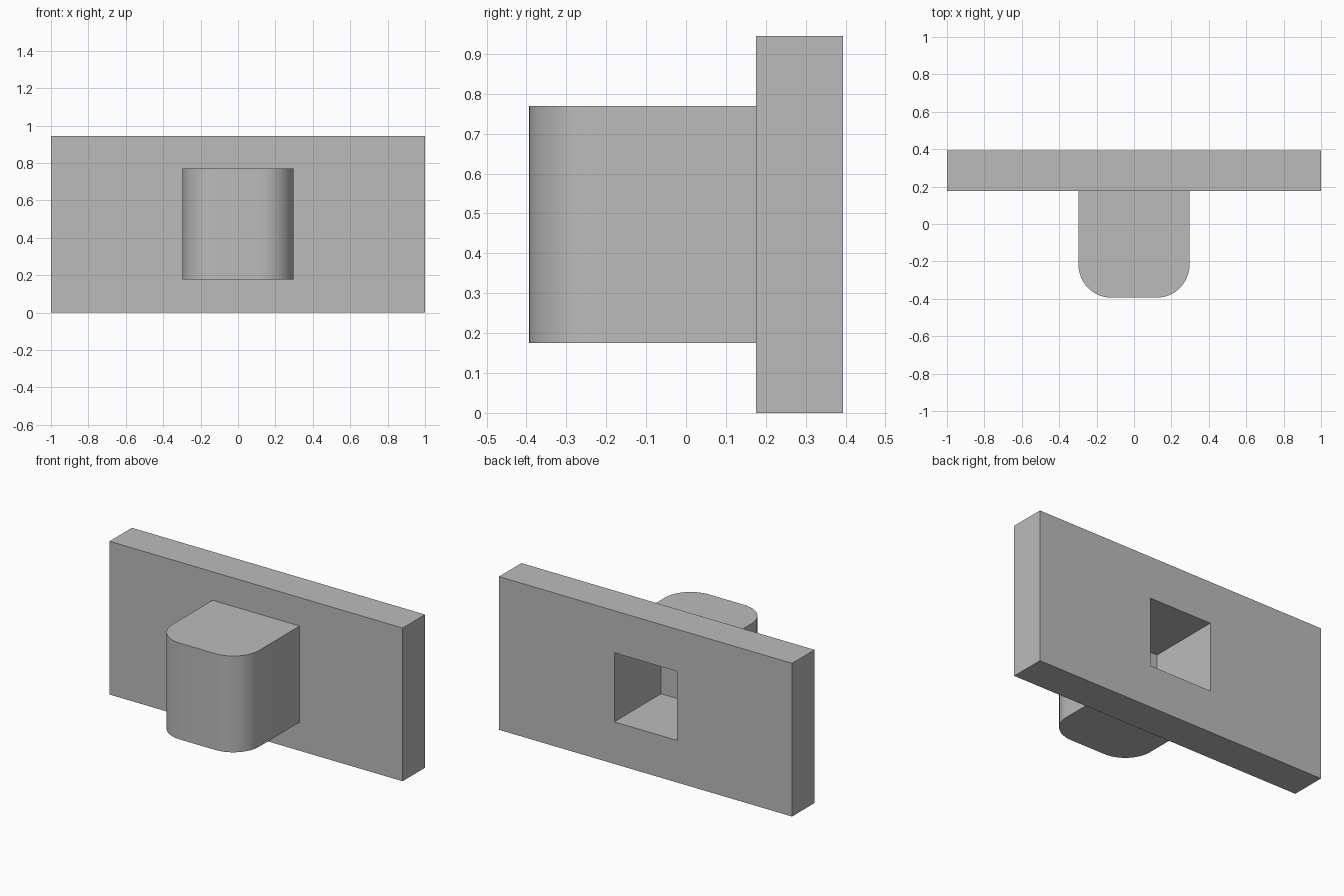
import bpy
import bmesh
from math import pi, sin, cos

cube = bpy.data.objects.get("Cube")
if cube:
    bpy.data.objects.remove(cube, do_unlink=True)

grey = bpy.data.materials.new("plain grey")
grey.use_nodes = True
colour = (0.5, 0.5, 0.5, 1)
grey.diffuse_color = colour
grey.node_tree.nodes["Principled BSDF"].inputs["Base Color"].default_value = colour

HEIGHT, BACK, SEAM, FRONT = 0.945, 0.394, 0.176, -0.394
MID = HEIGHT / 2


def prism(name, outline, z0, z1):
    """Extrude a counter-clockwise xy outline from z0 up to z1."""
    bm = bmesh.new()
    face = bm.faces.new([bm.verts.new((x, y, z0)) for x, y in outline])
    top = bmesh.ops.extrude_face_region(bm, geom=[face])["geom"]
    bmesh.ops.translate(bm, vec=(0, 0, z1 - z0),
                        verts=[v for v in top if isinstance(v, bmesh.types.BMVert)])
    bmesh.ops.recalc_face_normals(bm, faces=bm.faces)
    mesh = bpy.data.meshes.new(name)
    bm.to_mesh(mesh)
    bm.free()
    mesh.materials.append(grey)
    obj = bpy.data.objects.new(name, mesh)
    bpy.context.collection.objects.link(obj)
    return obj


def rectangle(half, y0, y1):
    return [(-half, y0), (half, y0), (half, y1), (-half, y1)]


def boolean(obj, other, operation):
    mod = obj.modifiers.new(operation.title(), "BOOLEAN")
    mod.operation, mod.object, mod.solver = operation, other, "EXACT"
    bpy.context.view_layer.objects.active = obj
    bpy.ops.object.modifier_apply(modifier=mod.name)
    bpy.data.objects.remove(other, do_unlink=True)


# Flat back plate
plate = prism("mounting_plate", rectangle(1, SEAM, BACK), 0, HEIGHT)

# Block with two rounded front corners, sunk slightly into the plate
half, radius, steps = 0.297, 0.177, 12
outline = [(half, SEAM + 0.1), (-half, SEAM + 0.1)]
for side, start in ((-1, pi), (1, 1.5 * pi)):
    for i in range(steps + 1):
        a = start + i / steps * pi / 2
        outline.append((side * (half - radius) + radius * cos(a),
                        FRONT + radius + radius * sin(a)))
block = prism("rounded_block", outline, MID - half, MID + half)
boolean(plate, block, "UNION")

# Square blind socket, open at the back
socket = 0.213
cutter = prism("socket_cutter", rectangle(socket, -0.06, BACK + 0.1),
               MID - socket, MID + socket)
cutter.hide_render = True
boolean(plate, cutter, "DIFFERENCE")

# Smooth the rounded corners, keep the edges sharp
plate.name = "plate_with_socket_block"
bpy.ops.object.select_all(action="DESELECT")
plate.select_set(True)
bpy.context.view_layer.objects.active = plate
bpy.ops.object.shade_smooth_by_angle(angle=pi / 6)
